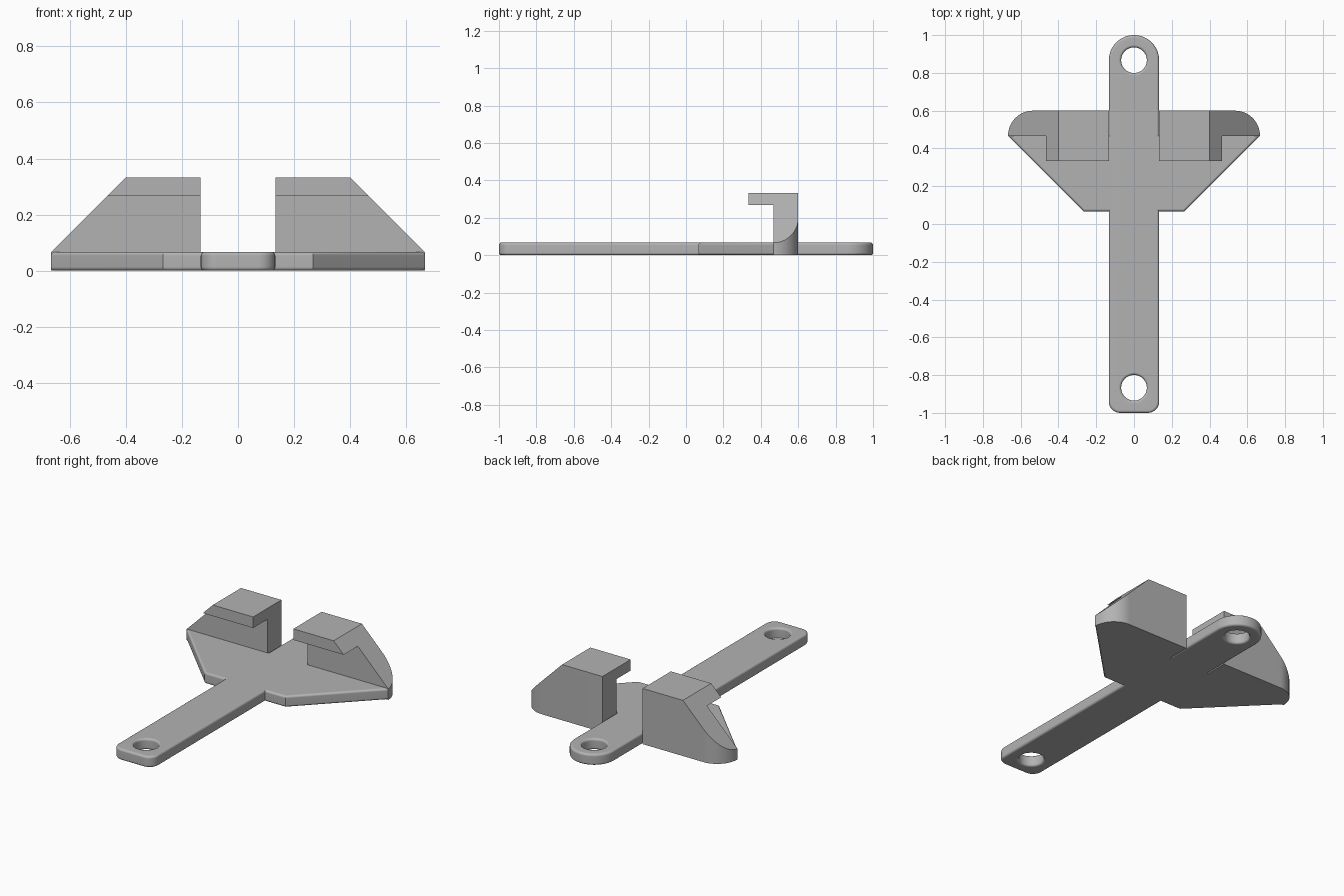
import bpy
import bmesh
from math import sin, cos, pi, radians
from mathutils import Vector

cube = bpy.data.objects.get("Cube")
if cube:
    bpy.data.objects.remove(cube, do_unlink=True)

THICK = 0.067    # plate thickness
HALF = 0.133     # half width of the strip
FILLET = 0.013   # rounding of the plate edges
STEPS = 4
BACK, FRONT = 0.6, 0.467  # depth range of the hook walls

grey = bpy.data.materials.new("plain grey")
grey.use_nodes = True
grey.diffuse_color = (0.45, 0.45, 0.45, 1)
grey.node_tree.nodes["Principled BSDF"].inputs["Base Color"].default_value = grey.diffuse_color


def finish(bm, name):
    bmesh.ops.recalc_face_normals(bm, faces=bm.faces[:])
    mesh = bpy.data.meshes.new(name)
    bm.to_mesh(mesh)
    bm.free()
    mesh.materials.append(grey)
    obj = bpy.data.objects.new(name, mesh)
    bpy.context.collection.objects.link(obj)
    bpy.ops.object.select_all(action="DESELECT")
    obj.select_set(True)
    bpy.context.view_layer.objects.active = obj
    bpy.ops.object.shade_smooth_by_angle(angle=radians(30))
    obj.modifiers.new("flat_caps", "WEIGHTED_NORMAL").keep_sharp = True
    return obj


def prism(points, offset):
    """Extrude a flat outline of 3D points along an offset."""
    bm = bmesh.new()
    face = bm.faces.new([bm.verts.new(p) for p in points])
    extruded = bmesh.ops.extrude_face_region(bm, geom=[face], use_keep_orig=True)
    moved = [g for g in extruded["geom"] if isinstance(g, bmesh.types.BMVert)]
    bmesh.ops.translate(bm, verts=moved, vec=offset)
    bmesh.ops.recalc_face_normals(bm, faces=bm.faces[:])
    return bm


def arc(x, y, r, start, end, n):
    angles = [radians(start + (end - start) * i / n) for i in range(n + 1)]
    return [(x + r * cos(a), y + r * sin(a)) for a in angles]


def strip_outline(inset):
    r = 0.06
    cx, cy = HALF - r, r - 1
    return (arc(0, 1 - HALF, HALF - inset, 0, 180, 32)
            + arc(-cx, cy, r - inset, 180, 270, 8)
            + arc(cx, cy, r - inset, 270, 360, 8))


def hole_outline(y):
    return lambda inset: arc(0, y, 0.068 + inset, 0, 360, 40)[:-1]


# Long strip: rounded outline and two holes, lofted through the edge fillets
quarter = [pi / 2 * i / STEPS for i in range(STEPS + 1)]
lower = [(FILLET * (1 - sin(a)), FILLET * (1 - cos(a))) for a in quarter]
levels = lower + [(inset, THICK - z) for inset, z in reversed(lower)]
bm = bmesh.new()
caps = [[], []]
for outline in (strip_outline, hole_outline(HALF - 1), hole_outline(1 - HALF)):
    rings = [[bm.verts.new((x, y, z)) for x, y in outline(inset)] for inset, z in levels]
    for a, b in zip(rings, rings[1:]):
        for i in range(len(a)):
            bm.faces.new((a[i - 1], a[i], b[i], b[i - 1]))
    for cap, ring in zip(caps, (rings[0], rings[-1])):
        cap += [bm.edges.get((ring[i - 1], ring[i])) for i in range(len(ring))]
for cap in caps:
    bmesh.ops.triangle_fill(bm, edges=cap, use_beauty=True)
finish(bm, "mounting_strip")

# Tapered base plate, rounded along its front and slanted edges
corners = [(-0.667, FRONT), (-0.267, 0.067), (0.267, 0.067), (0.667, FRONT)]
bm = prism([(x, y, 0) for x, y in corners], (0, 0, THICK))
rims = []
for e in bm.edges:
    a, b = (v.co for v in e.verts)
    if abs(a.z - b.z) < 0.01 and (a.y + b.y) / 2 < FRONT - 0.01:
        rims.append(e)
bmesh.ops.bevel(bm, geom=rims, offset=FILLET, segments=STEPS, profile=0.5,
                affect="EDGES", clamp_overlap=True)
finish(bm, "base_plate")

# Hooks: a wall with a forward lip, rounded outer back corner, sloped outer side
profile = [(FRONT, 0), (BACK, 0), (BACK, 0.333), (0.333, 0.333),
           (0.333, 0.267), (FRONT, 0.267)]
for name, side in (("left_hook", 1), ("right_hook", -1)):
    outer = 0.667 * side
    bm = prism([(HALF * side, y, z) for y, z in profile], (outer - HALF * side, 0, 0))
    corner = [e for e in bm.edges
              if all(abs(v.co.x - outer) < 0.001 and abs(v.co.y - BACK) < 0.001
                     for v in e.verts)]
    bmesh.ops.bevel(bm, geom=corner, offset=0.1325, segments=12, profile=0.5,
                    affect="EDGES", clamp_overlap=False)
    bmesh.ops.bisect_plane(bm, geom=bm.verts[:] + bm.edges[:] + bm.faces[:],
                           plane_co=(0.4 * side, 0, 0.333),
                           plane_no=Vector((side, 0, 1)).normalized(),
                           clear_outer=True)
    bmesh.ops.holes_fill(bm, edges=[e for e in bm.edges if e.is_boundary], sides=0)
    finish(bm, name)
